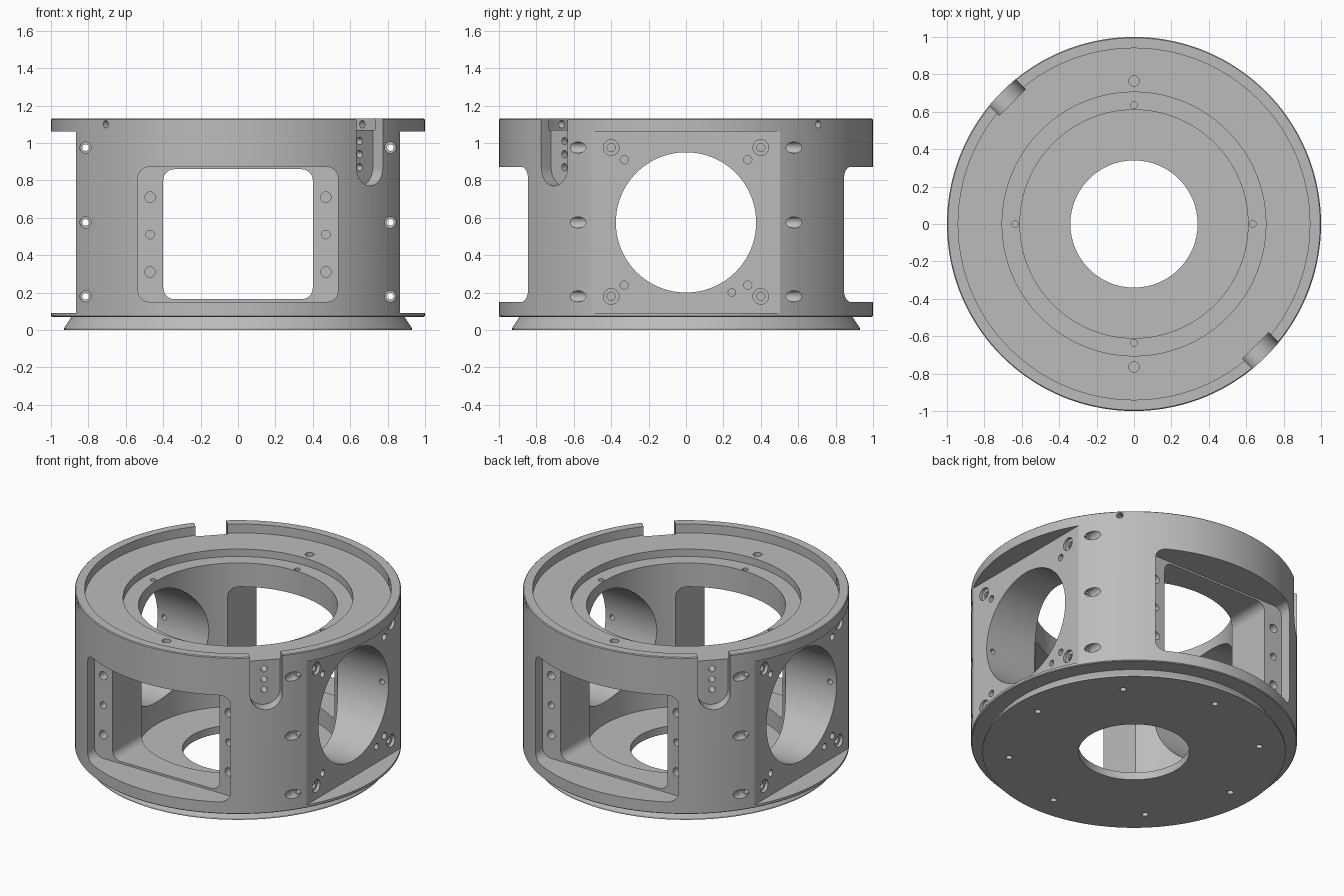
import bpy, bmesh, math
from mathutils import Vector, Matrix

if "Cube" in bpy.data.objects:
    bpy.data.objects.remove(bpy.data.objects["Cube"])

GREY = (0.5, 0.5, 0.5, 1.0)
metal = bpy.data.materials.new("machined grey")
metal.use_nodes = True
metal.diffuse_color = GREY
metal.node_tree.nodes["Principled BSDF"].inputs["Base Color"].default_value = GREY

X, Y, Z = Vector((1, 0, 0)), Vector((0, 1, 0)), Vector((0, 0, 1))
DIAG = Vector((1, -1, 0)).normalized()
SIGNS = (-1, 1)


def new_object(name, bm):
    bmesh.ops.recalc_face_normals(bm, faces=bm.faces)
    mesh = bpy.data.meshes.new(name)
    bm.to_mesh(mesh)
    bm.free()
    mesh.materials.append(metal)
    obj = bpy.data.objects.new(name, mesh)
    bpy.context.collection.objects.link(obj)
    return obj


def revolve(name, profile, steps=144):
    bm = bmesh.new()
    verts = [bm.verts.new((r, 0, z)) for r, z in profile]
    edges = [bm.edges.new((a, b)) for a, b in zip(verts, verts[1:] + verts[:1])]
    bmesh.ops.spin(bm, geom=verts + edges, cent=(0, 0, 0), axis=Z,
                   angle=math.tau, steps=steps)
    bmesh.ops.remove_doubles(bm, verts=bm.verts, dist=1e-4)
    return new_object(name, bm)


def prism(start, normal, length, width, height, radius, seg=8):
    """Rounded rectangle, centred on start and extruded along normal."""
    n = Vector(normal).normalized()
    v = Y if abs(n.z) > 0.9 else Z
    frame = Matrix((v.cross(n), v, n)).transposed()
    outline = []
    for q, (sx, sy) in enumerate(((1, 1), (-1, 1), (-1, -1), (1, -1))):
        cx, cy = sx * (width / 2 - radius), sy * (height / 2 - radius)
        for i in range(seg + 1):
            a = (q + i / seg) * math.pi / 2
            p = Vector((cx + radius * math.cos(a), cy + radius * math.sin(a), 0))
            if not outline or (p - outline[-1]).length > 1e-4:
                outline.append(p)
    if (outline[0] - outline[-1]).length < 1e-4:
        outline.pop()
    return [Vector(start) + frame @ p for p in outline], n * length


def drill(point, outward, radius, depth, seg=5, clear=0.04):
    """Round hole bored into a surface from just outside it."""
    out = Vector(outward).normalized()
    return prism(Vector(point) + out * clear, -out, depth + clear,
                 2 * radius, 2 * radius, radius, seg)


def cut(target, prisms):
    bm = bmesh.new()
    for outline, sweep in prisms:
        a = [bm.verts.new(p) for p in outline]
        b = [bm.verts.new(p + sweep) for p in outline]
        bm.faces.new(a)
        bm.faces.new(b)
        for i in range(len(a)):
            j = (i + 1) % len(a)
            bm.faces.new((a[i], a[j], b[j], b[i]))
    cutter = new_object("cutter", bm)
    cutter.hide_render = True
    mod = target.modifiers.new("cut", "BOOLEAN")
    mod.operation, mod.solver, mod.object = "DIFFERENCE", "EXACT", cutter
    bpy.context.view_layer.objects.active = target
    bpy.ops.object.modifier_apply(modifier=mod.name)
    bpy.data.objects.remove(cutter)


# Turned body: tapered foot, flange, rim, stepped deck, cavity and floor
housing = revolve("housing", [
    (0.34, 0), (0.93, 0), (0.93, 0.01), (0.89, 0.07), (0.995, 0.07), (1, 0.075),
    (1, 1.125), (0.995, 1.13), (0.94, 1.13), (0.94, 1.07), (0.705, 1.07),
    (0.705, 1.02), (0.61, 1.02), (0.61, 0.05), (0.34, 0.05)])

# Side flats and the large cross bore
cut(housing, [prism((s * 0.865, 0, 0.575), s * X, 0.4, 1.4, 0.97, 0.004, 2)
              for s in SIGNS])
cut(housing, [prism((-1.2, 0, 0.575), X, 2.4, 0.75, 0.75, 0.375, 24)])

# Front and back window recesses and openings
cut(housing, [prism((0, s * 0.77, 0.511), s * Y, 0.4, 1.07, 0.722, 0.06)
              for s in SIGNS])
cut(housing, [prism((0, -1.2, 0.512), Y, 2.4, 0.8, 0.695, 0.06)])

# Round-ended slots on the diagonal
cut(housing, [prism(s * DIAG * 0.92 + Z * 1.07, s * DIAG, 0.3, 0.2, 0.6, 0.0999)
              for s in SIGNS])

# Shallow holes around the part
holes = []
for s in SIGNS:
    for z in (0.87, 0.94, 1.01):                       # slot holes
        holes.append(drill(s * DIAG * 0.92 + Z * z, s * DIAG, 0.02, 0.08))
    rim = Vector((s, s, 0)).normalized()               # rim pin holes
    holes.append(drill(rim + Z * 1.1, rim, 0.02, 0.09))
    holes.append(drill((0, s * 0.765, 1.07), Z, 0.028, 0.08))
    holes.append(drill((0, s * 0.635, 1.02), Z, 0.018, 0.05))
    holes.append(drill((s * 0.635, 0, 1.02), Z, 0.018, 0.05))
    for t in SIGNS:
        for z, r in ((0.31, 0.028), (0.51, 0.023), (0.71, 0.028)):  # window holes
            holes.append(drill((t * 0.47, s * 0.77, z), s * Y, r, 0.08))
        for z in (0.24, 0.91):                         # flat dowel holes
            holes.append(drill((s * 0.865, t * 0.33, z), s * X, 0.022, 0.1))
    holes.append(drill((s * 0.865, s * 0.245, 0.2), s * X, 0.02, 0.1))
for i in range(8):                                     # underside ring
    a = i * math.pi / 4
    holes.append(drill((0.77 * math.cos(a), 0.77 * math.sin(a), 0), -Z, 0.02, 0.04))
cut(housing, holes)

# Counterbored corner bolts on the flats, and long bolts running front to back
bores, shanks, long_bores, long_shanks = [], [], [], []
for s in SIGNS:
    for z in (0.18, 0.975):
        for t in SIGNS:
            p = (s * 0.865, t * 0.4, z)
            bores.append(drill(p, s * X, 0.042, 0.02))
            shanks.append(drill(p, s * X, 0.022, 0.12))
    for z in (0.18, 0.575, 0.975):
        long_shanks.append(prism((s * 0.815, -0.8, z), Y, 1.6, 0.036, 0.036, 0.018, 5))
        for t in SIGNS:
            long_bores.append(drill((s * 0.815, t * 0.7, z), t * Y, 0.03, 0.18))
for group in (bores, shanks, long_bores, long_shanks):
    cut(housing, group)

bpy.ops.object.select_all(action="DESELECT")
housing.select_set(True)
bpy.context.view_layer.objects.active = housing
bpy.ops.object.shade_smooth_by_angle(angle=math.radians(25))
